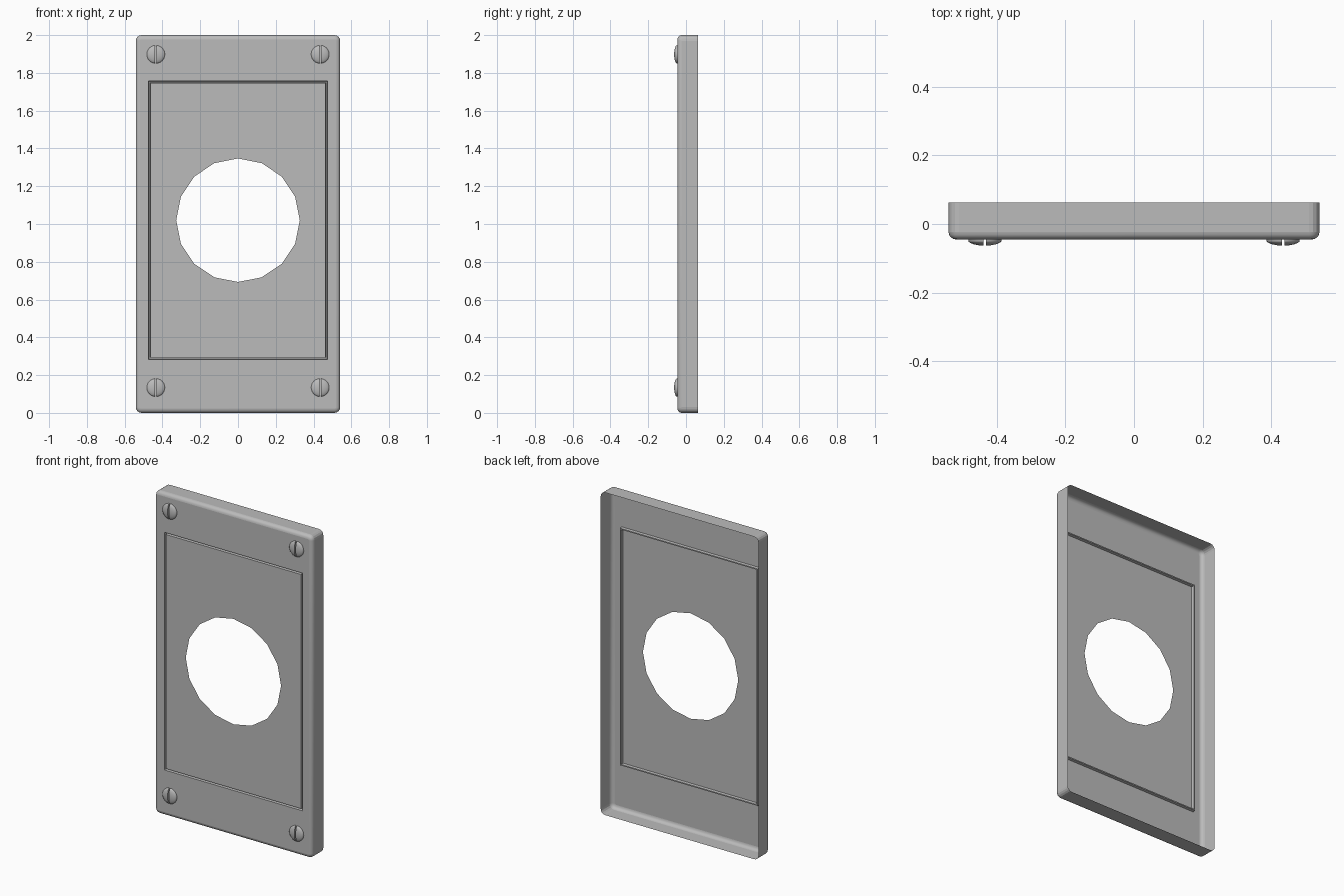
import bpy, bmesh
from math import sin, cos, pi

cube = bpy.data.objects.get("Cube")
if cube:
    bpy.data.objects.remove(cube, do_unlink=True)

grey = bpy.data.materials.new("plain grey")
grey.use_nodes = True
colour = (0.5, 0.5, 0.5, 1)
grey.diffuse_color = colour
grey.node_tree.nodes["Principled BSDF"].inputs["Base Color"].default_value = colour

HALF_W, HEIGHT = 0.541, 2.0
FRONT, BACK = -0.045, 0.063
CORNER, BEVEL = 0.03, 0.022
MID = 1.02                     # height of the hole and the panel centre


def add_object(name, bm):
    mesh = bpy.data.meshes.new(name)
    bm.to_mesh(mesh)
    bm.free()
    mesh.materials.append(grey)
    obj = bpy.data.objects.new(name, mesh)
    bpy.context.collection.objects.link(obj)
    return obj


def loop(bm, points, y):
    return [bm.verts.new((x, y, z)) for x, z in points]


def bridge(bm, outer, inner, smooth=False):
    n = len(outer)
    for i in range(n):
        j = (i + 1) % n
        bm.faces.new((outer[i], outer[j], inner[j], inner[i])).smooth = smooth


def fill_between(bm, outer, inner):
    # flat sheet with an opening, facing the front
    edges = []
    for ring in (outer, inner):
        for a, b in zip(ring, ring[1:] + ring[:1]):
            edges.append(bm.edges.get((a, b)) or bm.edges.new((a, b)))
    made = bmesh.ops.triangle_fill(bm, edges=edges, use_beauty=True)["geom"]
    for f in made:
        if isinstance(f, bmesh.types.BMFace):
            f.normal_update()
            if f.normal.y > 0:
                f.normal_flip()


def rounded(radius, steps=4):
    # rounded rectangle whose corner centres stay put
    cx, cz = HALF_W - CORNER, HEIGHT / 2 - CORNER
    points = []
    for k, (sx, sz) in enumerate(((1, 1), (-1, 1), (-1, -1), (1, -1))):
        for s in range(steps + 1):
            a = (k + s / steps) * pi / 2
            points.append((sx * cx + radius * cos(a),
                           HEIGHT / 2 + sz * cz + radius * sin(a)))
    return points


def rectangle(inset):
    w, h = 0.474 - inset, 0.737 - inset
    return [(w, MID + h), (-w, MID + h), (-w, MID - h), (w, MID - h)]


# Cover plate: open-backed shell with rounded front edge, groove and round hole
bm = bmesh.new()
ring = loop(bm, rounded(CORNER), BACK)
for s in range(5):
    a = s / 4 * pi / 2
    nxt = loop(bm, rounded(CORNER - BEVEL * (1 - cos(a))),
               FRONT + BEVEL * (1 - sin(a)))
    bridge(bm, ring, nxt, smooth=s > 0)
    ring = nxt

groove = [loop(bm, rectangle(inset), FRONT + depth)
          for inset, depth in ((0, 0), (0.002, 0.017), (0.009, 0.017), (0.011, 0))]
fill_between(bm, ring, groove[0])
for a, b in zip(groove, groove[1:]):
    bridge(bm, a, b)

hole = loop(bm, [(0.327 * cos(i * pi / 8), MID + 0.327 * sin(i * pi / 8))
                 for i in range(16)], FRONT)
fill_between(bm, groove[-1], hole)
add_object("cover_plate", bm)

# Slotted screw head: two domed halves with a narrow vertical gap
bm = bmesh.new()
profile = [(0.048, 0), (0.048, -0.006), (0.043, -0.010),
           (0.033, -0.014), (0.018, -0.017)]
ring = None
for r, y in profile:
    nxt = loop(bm, [(r * cos(i * pi / 12), r * sin(i * pi / 12))
                    for i in range(24)], y)
    if ring:
        bridge(bm, ring, nxt, smooth=True)
    ring = nxt
tip = bm.verts.new((0, -0.018, 0))
for a, b in zip(ring, ring[1:] + ring[:1]):
    bm.faces.new((a, b, tip)).smooth = True
cut = bmesh.ops.bisect_plane(bm, geom=bm.verts[:] + bm.edges[:] + bm.faces[:],
                             plane_co=(0.004, 0, 0), plane_no=(1, 0, 0),
                             clear_inner=True)
rim = [e for e in cut["geom_cut"] if isinstance(e, bmesh.types.BMEdge)]
top_bottom = [v for v in cut["geom_cut"]
              if isinstance(v, bmesh.types.BMVert) and abs(v.co.y) < 1e-5]
rim.append(bm.edges.new(top_bottom))
wall = bmesh.ops.contextual_create(bm, geom=rim)["faces"]
for f in wall:
    f.smooth = False
    f.normal_update()
    if f.normal.x > 0:
        f.normal_flip()
copy = bmesh.ops.duplicate(bm, geom=bm.verts[:] + bm.edges[:] + bm.faces[:])["geom"]
for item in copy:
    if isinstance(item, bmesh.types.BMVert):
        item.co.x *= -1
bmesh.ops.reverse_faces(bm, faces=[f for f in copy
                                   if isinstance(f, bmesh.types.BMFace)])
first = add_object("screw_upper_left", bm)

for height, z in (("upper", 1.898), ("lower", 0.134)):
    for side, x in (("left", 0.435), ("right", -0.435)):
        name = f"screw_{height}_{side}"
        obj = first
        if name != first.name:
            obj = bpy.data.objects.new(name, first.data)
            bpy.context.collection.objects.link(obj)
        obj.location = (x, FRONT, z)
